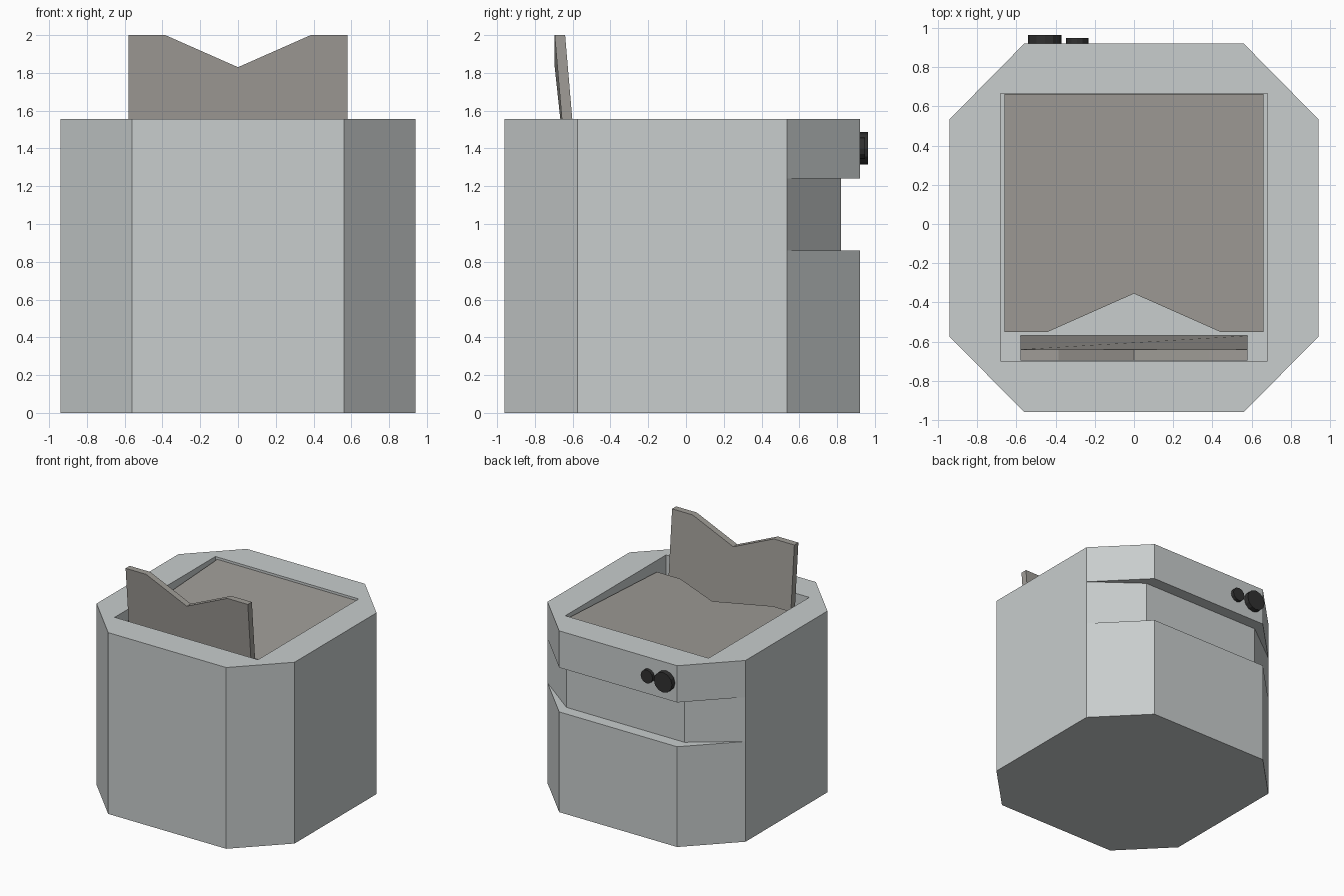
import bpy, bmesh, math

if "Cube" in bpy.data.objects:
    bpy.data.objects.remove(bpy.data.objects["Cube"])


def material(name, rgb):
    m = bpy.data.materials.new(name)
    m.diffuse_color = (*rgb, 1)
    m.use_nodes = True
    m.node_tree.nodes["Principled BSDF"].inputs["Base Color"].default_value = m.diffuse_color
    return m


shell_grey = material("light grey", (0.58, 0.61, 0.61))
card_grey = material("warm grey", (0.35, 0.335, 0.31))
knob_black = material("near black", (0.03, 0.03, 0.03))


def loft(name, rings, mat):
    """Skin a stack of equal-length rings, cap both ends, weld coincident points."""
    bm = bmesh.new()
    vs = [[bm.verts.new(p) for p in ring] for ring in rings]
    n = len(rings[0])
    for a, b in zip(vs, vs[1:]):
        for i in range(n):
            j = (i + 1) % n
            bm.faces.new((a[i], a[j], b[j], b[i]))
    bm.faces.new(vs[0][::-1])
    bm.faces.new(vs[-1])
    bmesh.ops.remove_doubles(bm, verts=bm.verts, dist=0.0005)
    bmesh.ops.recalc_face_normals(bm, faces=bm.faces)
    me = bpy.data.meshes.new(name)
    bm.to_mesh(me)
    bm.free()
    me.materials.append(mat)
    ob = bpy.data.objects.new(name, me)
    bpy.context.collection.objects.link(ob)
    return ob


# Body: octagonal shell with a rear groove and a rectangular well in the top
def octagon(z, back=0.92):
    half = [(0.56, -0.96), (0.94, -0.575), (0.94, 0.535), (0.56, back)]
    return [(x, y, z) for x, y in half] + [(-x, y, z) for x, y in half[::-1]]


def well(z):
    half = [(0.68, -0.70), (0.68, -0.70), (0.68, 0.665), (0.68, 0.665)]
    return [(x, y, z) for x, y in half] + [(-x, y, z) for x, y in half[::-1]]


TOP, FLOOR = 1.555, 1.18
loft("body", [octagon(0), octagon(0.86), octagon(0.86, 0.82), octagon(1.24, 0.82),
              octagon(1.24), octagon(TOP), well(TOP), well(FLOOR)], shell_grey)


# Notched cards: the horizontal lid and the upright flap share one outline
def notched(w, shoulder, base, tip, notch):
    return [(-w, base), (w, base), (w, tip), (shoulder, tip),
            (0, notch), (-shoulder, tip), (-w, tip)]


THICK = 0.055
lid = notched(0.66, 0.44, 0.662, -0.55, -0.355)
lid_z = [1.537 if i < 2 else 1.472 for i in range(len(lid))]
loft("lid_panel", [[(x, y, z - d) for (x, y), z in zip(lid, lid_z)]
                   for d in (0, THICK)], card_grey)

flap = notched(0.58, 0.385, FLOOR, 2.0, 1.83)
flap_y = [-0.625 if i < 2 else -0.695 for i in range(len(flap))]
loft("upright_flap", [[(x, y + d, z) for (x, z), y in zip(flap, flap_y)]
                      for d in (0, THICK)], card_grey)


# Two round knobs on the back
def knob(name, x, radius, y_end):
    rings = [[(x + radius * math.cos(math.tau * i / 12), y,
               1.40 + radius * math.sin(math.tau * i / 12)) for i in range(12)]
             for y in (0.90, y_end)]
    loft(name, rings, knob_black)


knob("large_knob", -0.455, 0.086, 0.963)
knob("small_knob", -0.29, 0.057, 0.948)
